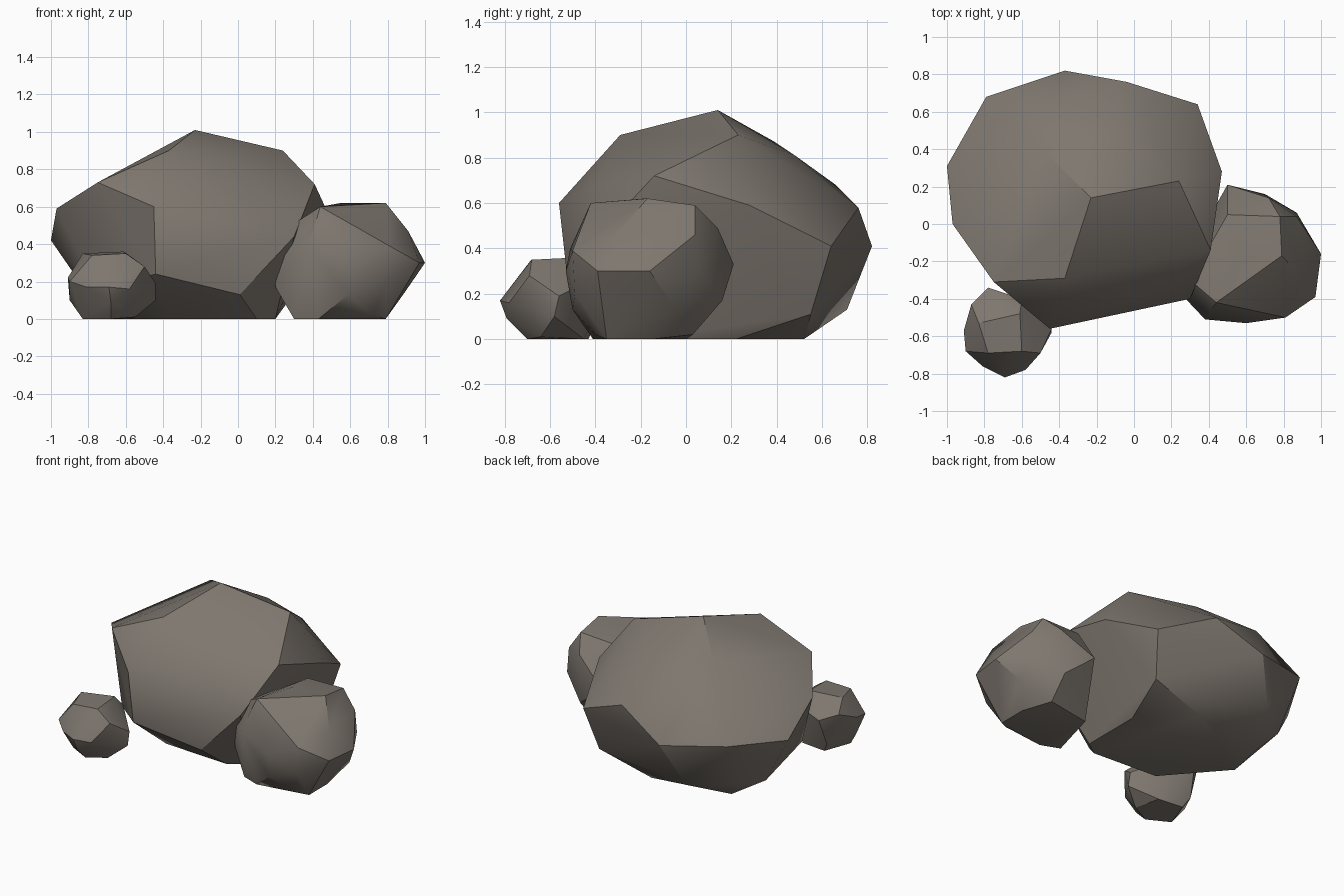
import bpy, bmesh, math

stone = bpy.data.materials.new("warm_grey_stone")
stone.diffuse_color = (0.21, 0.185, 0.16, 1)


def boulder(name, corners):
    """Faceted stone: the convex hull of a few corner points, flat facets merged."""
    bm = bmesh.new()
    for c in corners:
        bm.verts.new(c)
    bmesh.ops.convex_hull(bm, input=bm.verts[:])
    bmesh.ops.delete(bm, geom=[v for v in bm.verts if not v.link_faces], context='VERTS')
    bmesh.ops.dissolve_limit(bm, angle_limit=math.radians(4),
                             verts=bm.verts[:], edges=bm.edges[:])
    bmesh.ops.recalc_face_normals(bm, faces=bm.faces[:])
    mesh = bpy.data.meshes.new(name)
    bm.to_mesh(mesh)
    bm.free()
    mesh.materials.append(stone)
    ob = bpy.data.objects.new(name, mesh)
    bpy.context.collection.objects.link(ob)
    bpy.ops.object.select_all(action='DESELECT')
    ob.select_set(True)
    bpy.context.view_layer.objects.active = ob
    bpy.ops.object.shade_smooth_by_angle(angle=math.radians(30))
    return ob


# Main boulder: crown, shoulders, widest ring, undercut, base
boulder("large_boulder", [
    (-.23, .14, 1.01), (.24, .23, .90), (-.37, -.29, .90), (-.48, .39, .87),
    (-.11, .48, .81), (-.45, .66, .68),
    (-.75, -.31, .73), (-.45, -.56, .60), (0, -.40, .68), (.41, -.14, .72),
    (.30, -.40, .44), (.47, .28, .59), (-.04, .76, .58), (-.97, 0, .59),
    (.34, .64, .41), (-.37, .82, .41), (-.79, .68, .46), (-1, .31, .42),
    (-.44, -.52, .24), (.01, -.42, .13), (.28, .55, .11), (-.50, .71, .13),
    (-.76, .50, .12), (-.75, -.20, .15),
    (.20, .22, 0), (.20, -.20, 0), (.10, -.27, 0), (-.38, -.24, 0),
    (-.71, .14, 0), (-.65, .43, 0), (-.10, .52, 0)])

# Medium stone against the right side
boulder("medium_boulder", [
    (.55, -.18, .62), (.79, -.17, .62), (.78, .04, .59), (.44, -.42, .60),
    (.50, .05, .58), (.72, .14, .49), (.87, .04, .46), (.91, -.30, .47),
    (.30, -.30, .51), (.38, -.51, .40), (.60, -.53, .30), (.81, -.50, .39),
    (1, -.16, .30), (.97, -.39, .30), (.50, .21, .33), (.87, .06, .30),
    (.20, -.32, .32), (.20, -.32, .17), (.59, -.50, .13), (.80, -.49, .20),
    (.70, .16, .17), (.89, -.05, .14), (.30, -.36, 0), (.43, -.41, 0),
    (.72, -.40, .02), (.79, -.35, 0), (.79, -.15, 0), (.70, .03, .02), (.40, 0, 0)])

# Small stone at the front left
boulder("small_boulder", [
    (-.83, -.53, .35), (-.78, -.69, .34), (-.60, -.68, .35), (-.61, -.48, .36),
    (-.78, -.34, .25), (-.60, -.40, .27), (-.87, -.43, .28), (-.50, -.69, .28),
    (-.91, -.57, .22), (-.90, -.68, .20), (-.81, -.76, .17), (-.69, -.82, .17),
    (-.58, -.78, .16), (-.44, -.56, .19), (-.44, -.58, .10), (-.90, -.58, .10),
    (-.68, -.79, .09), (-.80, -.40, .07), (-.83, -.62, 0), (-.68, -.70, 0),
    (-.55, -.64, .01), (-.58, -.45, 0), (-.76, -.43, 0)])
